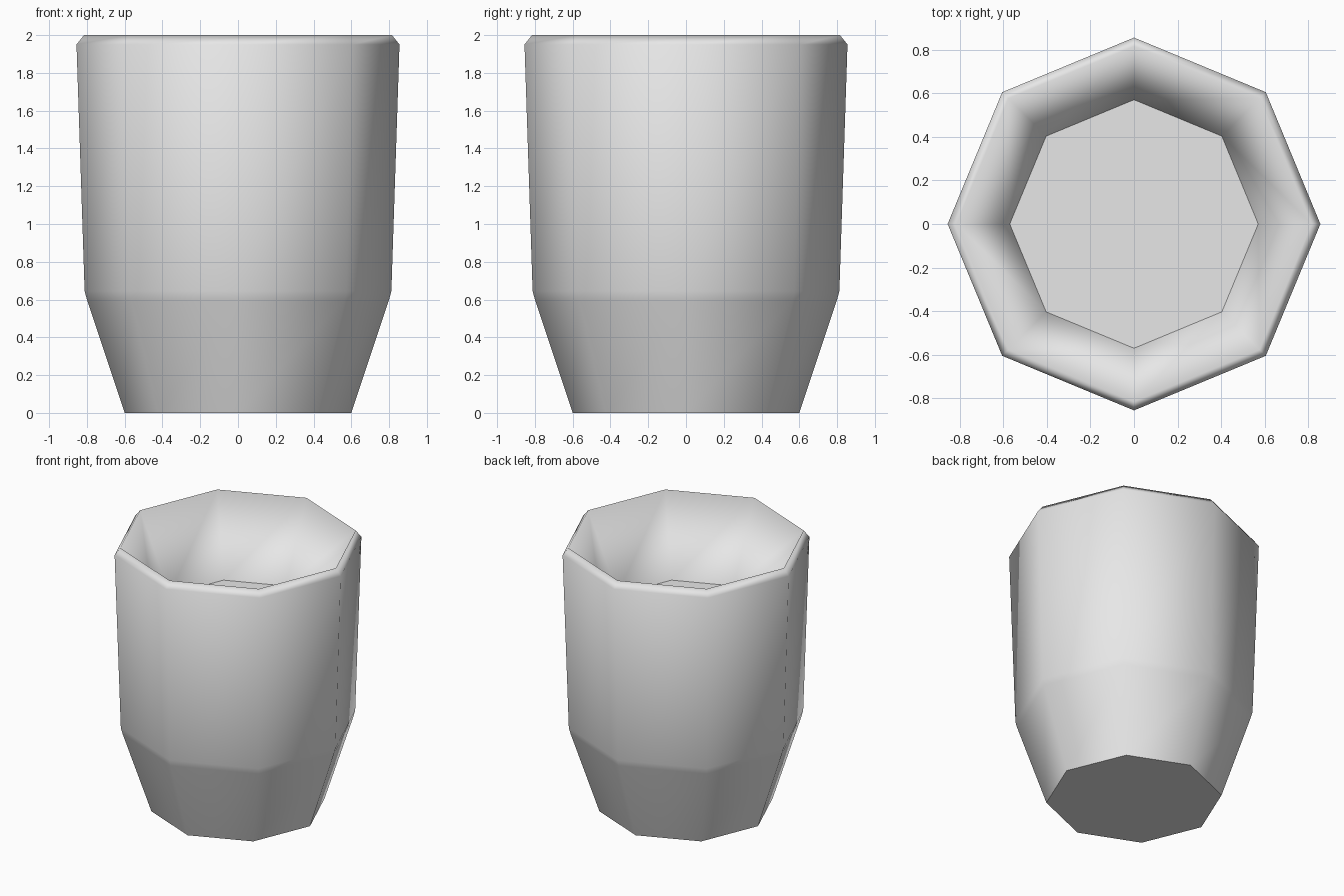
import bpy, bmesh
from math import cos, sin, tau

cube = bpy.data.objects.get("Cube")
if cube:
    bpy.data.objects.remove(cube, do_unlink=True)

SIDES = 8

grey = bpy.data.materials.new("plain_grey")
grey.use_nodes = True
colour = (0.8, 0.8, 0.8, 1)
grey.diffuse_color = colour
grey.node_tree.nodes["Principled BSDF"].inputs["Base Color"].default_value = colour


def ring(bm, radius, z):
    return [bm.verts.new((radius * cos(tau * i / SIDES), radius * sin(tau * i / SIDES), z))
            for i in range(SIDES)]


# Radius and height: base, shoulder, wall, bevelled rim, inner floor
profile = [(0.6, 0), (0.8, 0.6), (0.812, 0.645), (0.855, 1.95), (0.815, 2), (0.57, 1.43)]

bm = bmesh.new()
rings = [ring(bm, r, z) for r, z in profile]

# Smooth walls between neighbouring rings
for low, high in zip(rings, rings[1:]):
    for i in range(SIDES):
        j = (i + 1) % SIDES
        bm.faces.new((low[i], low[j], high[j], high[i])).smooth = True

# Flat underside and inner floor with crisp edges
underside = bm.faces.new(rings[0][::-1])
floor = bm.faces.new(rings[-1])
for cap in (underside, floor):
    cap.smooth = False
    for edge in cap.edges:
        edge.smooth = False

mesh = bpy.data.meshes.new("cup")
bm.to_mesh(mesh)
bm.free()
mesh.materials.append(grey)
cup = bpy.data.objects.new("cup", mesh)
bpy.context.collection.objects.link(cup)
